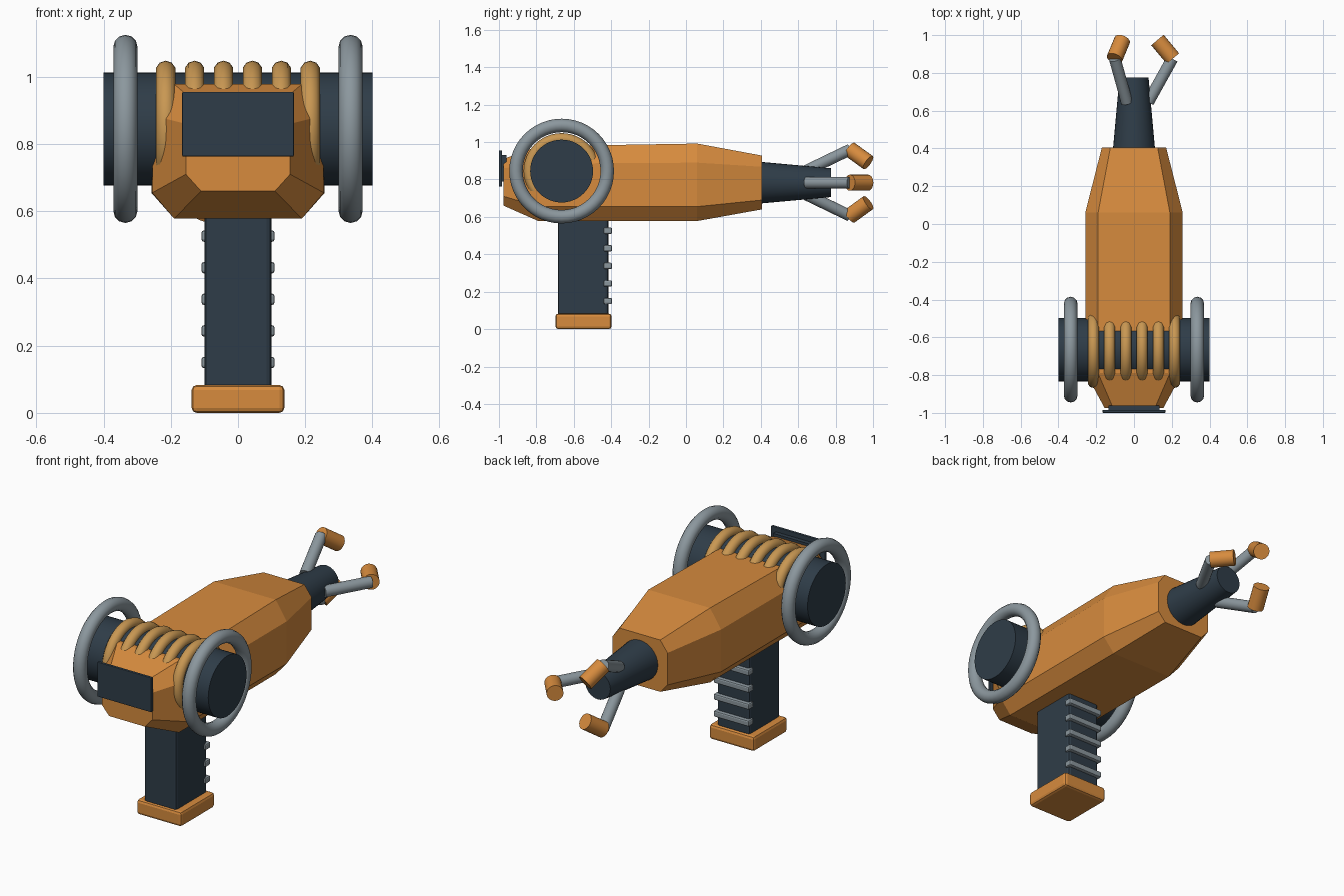
import bpy, bmesh, math
from mathutils import Vector

if "Cube" in bpy.data.objects:
    bpy.data.objects.remove(bpy.data.objects["Cube"])


def material(name, rgb):
    m = bpy.data.materials.new(name)
    m.diffuse_color = (*rgb, 1)
    m.use_nodes = True
    m.node_tree.nodes["Principled BSDF"].inputs["Base Color"].default_value = m.diffuse_color
    return m


ORANGE = material("orange", (0.68, 0.26, 0.048))
TAN = material("tan coil", (0.58, 0.31, 0.085))
DARK = material("dark slate", (0.028, 0.046, 0.065))
GREY = material("steel grey", (0.26, 0.31, 0.34))


def finish(name, mat, smooth=False):
    ob = bpy.context.object
    ob.name = name
    ob.data.materials.append(mat)
    if smooth:
        bpy.ops.object.shade_smooth_by_angle(angle=math.radians(40))
    return ob


def box(name, mat, x, y, z, bevel=0.0):
    """Box from (min, max) ranges, with an optional rounded bevel."""
    bpy.ops.mesh.primitive_cube_add(
        size=1, location=[(r[0] + r[1]) / 2 for r in (x, y, z)])
    ob = finish(name, mat)
    ob.scale = [r[1] - r[0] for r in (x, y, z)]
    bpy.ops.object.transform_apply(location=False, rotation=False, scale=True)
    if bevel:
        mod = ob.modifiers.new("bevel", 'BEVEL')
        mod.width = bevel
        mod.segments = 2
    return ob


def rod(name, mat, a, b, r1, r2=None, sides=32):
    """Cylinder or cone between two points."""
    a, b = Vector(a), Vector(b)
    d = b - a
    bpy.ops.mesh.primitive_cone_add(
        vertices=sides, radius1=r1, radius2=r1 if r2 is None else r2,
        depth=d.length, location=(a + b) / 2,
        rotation=d.to_track_quat('Z', 'Y').to_euler())
    return finish(name, mat, True)


def ring(name, mat, x, major, minor, minor_sides=12):
    """Torus around the drum axis."""
    bpy.ops.mesh.primitive_torus_add(
        major_radius=major, minor_radius=minor, major_segments=48,
        minor_segments=minor_sides, location=(x, DRUM_Y, DRUM_Z),
        rotation=(0, math.pi / 2, 0))
    return finish(name, mat, True)


DRUM_Y, DRUM_Z = -0.665, 0.845

# Body: chamfered octagonal sections lofted along y
# (y, half width, flat half width, bottom, lower side, upper side, top)
sections = [
    (-0.975, 0.155, 0.11, 0.66, 0.71, 0.86, 0.91),
    (-0.79, 0.255, 0.19, 0.578, 0.655, 0.885, 0.978),
    (0.06, 0.258, 0.19, 0.578, 0.655, 0.89, 0.992),
    (0.405, 0.17, 0.125, 0.64, 0.69, 0.868, 0.928),
]
bm = bmesh.new()
loops = []
for y, w, f, z0, z1, z2, z3 in sections:
    half = [(f, z0), (w, z1), (w, z2), (f, z3)]
    outline = half + [(-x, z) for x, z in reversed(half)]
    loops.append([bm.verts.new((x, y, z)) for x, z in outline])
for la, lb in zip(loops, loops[1:]):
    for i in range(8):
        j = (i + 1) % 8
        bm.faces.new((la[i], la[j], lb[j], lb[i]))
bm.faces.new(loops[0])
bm.faces.new(loops[-1])
bmesh.ops.recalc_face_normals(bm, faces=bm.faces)
mesh = bpy.data.meshes.new("body")
bm.to_mesh(mesh)
bm.free()
mesh.materials.append(ORANGE)
bpy.context.collection.objects.link(bpy.data.objects.new("body", mesh))

# Cross drum, coil windings and side hoops
rod("drum", DARK, (-0.4, DRUM_Y, DRUM_Z), (0.4, DRUM_Y, DRUM_Z), 0.168, sides=48)
for i in range(6):
    ring(f"coil_{i + 1}", TAN, -0.215 + 0.086 * i, 0.173, 0.03, 10)
for side, x in (("left", -0.335), ("right", 0.335)):
    ring(f"hoop_{side}", GREY, x, 0.244, 0.036)

# Screen panel and its mount on the front
box("screen_mount", DARK, (-0.135, 0.135), (-0.985, -0.96), (0.79, 0.93))
box("screen", DARK, (-0.166, 0.166), (-1.0, -0.984), (0.763, 0.955), 0.003)

# Grip, base cap and finger ribs
box("grip", DARK, (-0.1, 0.1), (-0.685, -0.415), (0.07, 0.62), 0.015)
box("grip_base", ORANGE, (-0.138, 0.138), (-0.698, -0.398), (0.0, 0.083), 0.015)
for i in range(5):
    z = 0.15 + 0.094 * i
    box(f"grip_rib_{i + 1}", GREY, (-0.109, 0.109), (-0.44, -0.395),
        (z - 0.017, z + 0.017), 0.008)

# Tapered nozzle
NOZZLE_Z = 0.783
rod("nozzle", DARK, (0, 0.39, NOZZLE_Z), (0, 0.775, NOZZLE_Z), 0.112, 0.077)

# Three claw arms with inward tips
for i in range(3):
    a = math.tau * i / 3

    def at(r, y):
        return (r * math.cos(a), y, NOZZLE_Z + r * math.sin(a))

    rod(f"claw_arm_{i + 1}", GREY, at(0.075, 0.645), at(0.203, 0.875), 0.031, sides=20)
    rod(f"claw_tip_{i + 1}", ORANGE, at(0.206, 0.876), at(0.124, 0.974), 0.043, sides=20)
